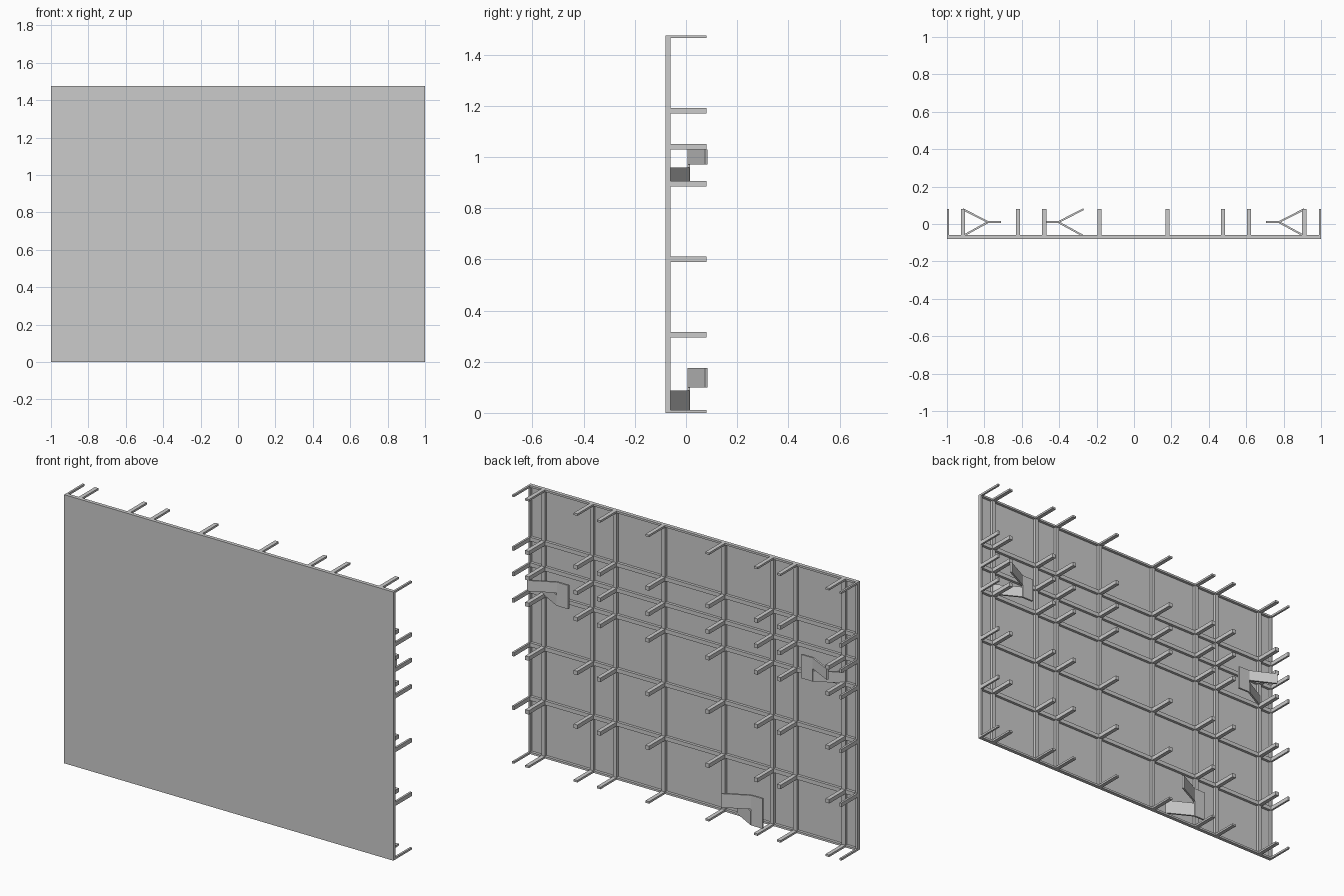
import bpy, bmesh, math
from mathutils import Matrix, Vector

if "Cube" in bpy.data.objects:
    bpy.data.objects.remove(bpy.data.objects["Cube"])

W, H = 2.0, 1.475
FRONT, SHEET, RIB, BACK = -0.08, -0.075, -0.06, 0.08
COLUMNS = [-1, -0.915, -0.62, -0.48, -0.185, 0.18, 0.475, 0.615, 0.91, 1]
ROWS = [0, 0.305, 0.6, 0.895, 1.04, 1.18, H]
HALF = 0.011

grey = bpy.data.materials.new("light grey")
grey.use_nodes = True
colour = (0.6, 0.6, 0.6, 1)
grey.diffuse_color = colour
grey.node_tree.nodes["Principled BSDF"].inputs["Base Color"].default_value = colour


def box(bm, lo, hi):
    lo, hi = Vector(lo), Vector(hi)
    m = Matrix.Translation((lo + hi) / 2) @ Matrix.Diagonal((*(hi - lo), 1))
    bmesh.ops.create_cube(bm, size=1, matrix=m)


def strip(bm, a, b, z0, z1, thick=0.01):
    """Upright plate running between two plan points."""
    a, b = Vector(a), Vector(b)
    d = b - a
    mid = (a + b) / 2
    m = (Matrix.Translation((mid.x, mid.y, (z0 + z1) / 2))
         @ Matrix.Rotation(math.atan2(d.y, d.x), 4, "Z")
         @ Matrix.Diagonal((d.length, thick, z1 - z0, 1)))
    bmesh.ops.create_cube(bm, size=1, matrix=m)


def finish(bm, name):
    mesh = bpy.data.meshes.new(name)
    bm.to_mesh(mesh)
    bm.free()
    mesh.materials.append(grey)
    obj = bpy.data.objects.new(name, mesh)
    bpy.context.collection.objects.link(obj)


def span(c, lo, hi):
    """Bar width around c, cut off at the panel edge."""
    return max(c - HALF, lo), min(c + HALF, hi)


xs = [span(x, -W / 2, W / 2) for x in COLUMNS]
zs = [span(z, 0, H) for z in ROWS]

# Front sheet
bm = bmesh.new()
box(bm, (-W / 2, FRONT, 0), (W / 2, SHEET, H))
finish(bm, "front_sheet")

# Upright and level ribs behind the sheet
bm = bmesh.new()
for x0, x1 in xs:
    box(bm, (x0, SHEET, 0), (x1, RIB, H))
finish(bm, "upright_ribs")
bm = bmesh.new()
for z0, z1 in zs:
    box(bm, (-W / 2, SHEET, z0), (W / 2, RIB, z1))
finish(bm, "level_ribs")

# Pegs at every rib crossing
bm = bmesh.new()
for x0, x1 in xs:
    for z0, z1 in zs:
        box(bm, (x0, RIB, z0), (x1, BACK, z1))
finish(bm, "pegs")

# Forked clips: flat tab, one arm to the sheet, one arm outwards
# name, tab end x, arm direction, bottom z, top z
CLIPS = [("right_clip", -0.71, -1, 0.9, 1.03),
         ("left_clip", 0.705, 1, 0.9, 1.03),
         ("lower_clip", -0.475, 1, 0.01, 0.175)]
for name, x, s, z0, z1 in CLIPS:
    bm = bmesh.new()
    mid = (z0 + z1) / 2
    joint, tip = x + s * 0.07, x + s * 0.205
    strip(bm, (x, 0.01), (joint, 0.01), z0, z1)
    strip(bm, (joint, 0.01), (tip, -0.064), z0, mid - 0.006)
    strip(bm, (joint, 0.01), (tip, 0.079), mid + 0.006, z1)
    finish(bm, name)
